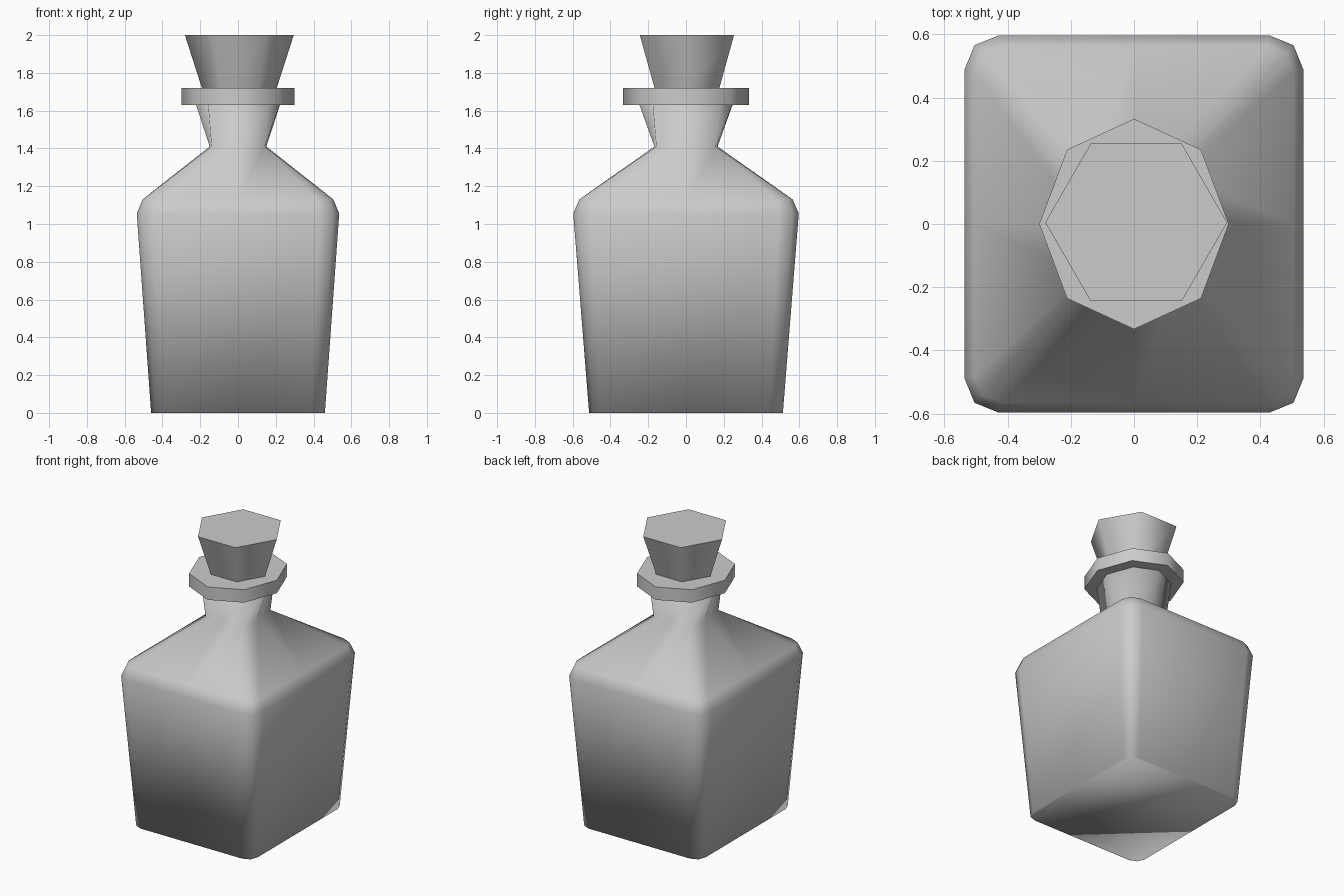
import bpy, bmesh, math

if "Cube" in bpy.data.objects:
    bpy.data.objects.remove(bpy.data.objects["Cube"])


def finish(name, bm, angle=None):
    bmesh.ops.remove_doubles(bm, verts=bm.verts, dist=0.0005)
    bmesh.ops.recalc_face_normals(bm, faces=bm.faces)
    mesh = bpy.data.meshes.new(name)
    bm.to_mesh(mesh)
    bm.free()
    ob = bpy.data.objects.new(name, mesh)
    bpy.context.collection.objects.link(ob)
    bpy.ops.object.select_all(action='DESELECT')
    ob.select_set(True)
    bpy.context.view_layer.objects.active = ob
    if angle is None:
        bpy.ops.object.shade_smooth()
    else:
        bpy.ops.object.shade_smooth_by_angle(angle=math.radians(angle))
    return ob


def loft(name, rings, angle=None):
    """Skin a stack of equal-length point rings and cap both ends."""
    bm = bmesh.new()
    loops = [[bm.verts.new(p) for p in ring] for ring in rings]
    n = len(loops[0])
    for a, b in zip(loops, loops[1:]):
        for i in range(n):
            j = (i + 1) % n
            bm.faces.new((a[i], a[j], b[j], b[i]))
    bm.faces.new(loops[0][::-1])
    bm.faces.new(loops[-1])
    return finish(name, bm, angle)


def mirrored(quadrant, z):
    """Turn axis point + corner points (x,y) + axis point into a full ring."""
    ax, *corner, ay = quadrant
    flip = corner[::-1]
    pts = [ax] + corner + [ay] + [(-x, y) for x, y in flip]
    return [(x, y, z) for x, y in pts] + [(-x, -y, z) for x, y in pts]


def rounded_ring(hx, hy, inset, z):
    k = inset * 0.29
    return mirrored([(hx, 0), (hx, hy - inset), (hx - k, hy - k),
                     (hx - inset, hy), (0, hy)], z)


def neck_ring(rx, ry, cx, cy, z):
    return mirrored([(rx, 0)] + [(cx, cy)] * 3 + [(0, ry)], z)


def polygon(sides, rx, ry, z, cx=0.0, cy=0.0):
    return [(cx + rx * math.cos(math.tau * i / sides),
             cy + ry * math.sin(math.tau * i / sides), z) for i in range(sides)]


# bottle: tapered rounded-rectangle body, shoulder and flared octagonal neck
loft("bottle", [
    rounded_ring(0.46, 0.513, 0.07, 0),
    rounded_ring(0.536, 0.597, 0.107, 1.055),
    rounded_ring(0.505, 0.565, 0.085, 1.13),
    neck_ring(0.15, 0.167, 0.14, 0.157, 1.41),
    neck_ring(0.225, 0.25, 0.159, 0.177, 1.64),
])

# lip: octagonal collar
loft("lip", [polygon(8, 0.30, 0.333, z) for z in (1.63, 1.72)], 50)

# stopper: flared six-sided cork
loft("stopper", [polygon(6, 0.195, 0.195, 1.71, 0.007, 0.005),
                 polygon(6, 0.288, 0.288, 2.0, 0.007, 0.005)], 65)
